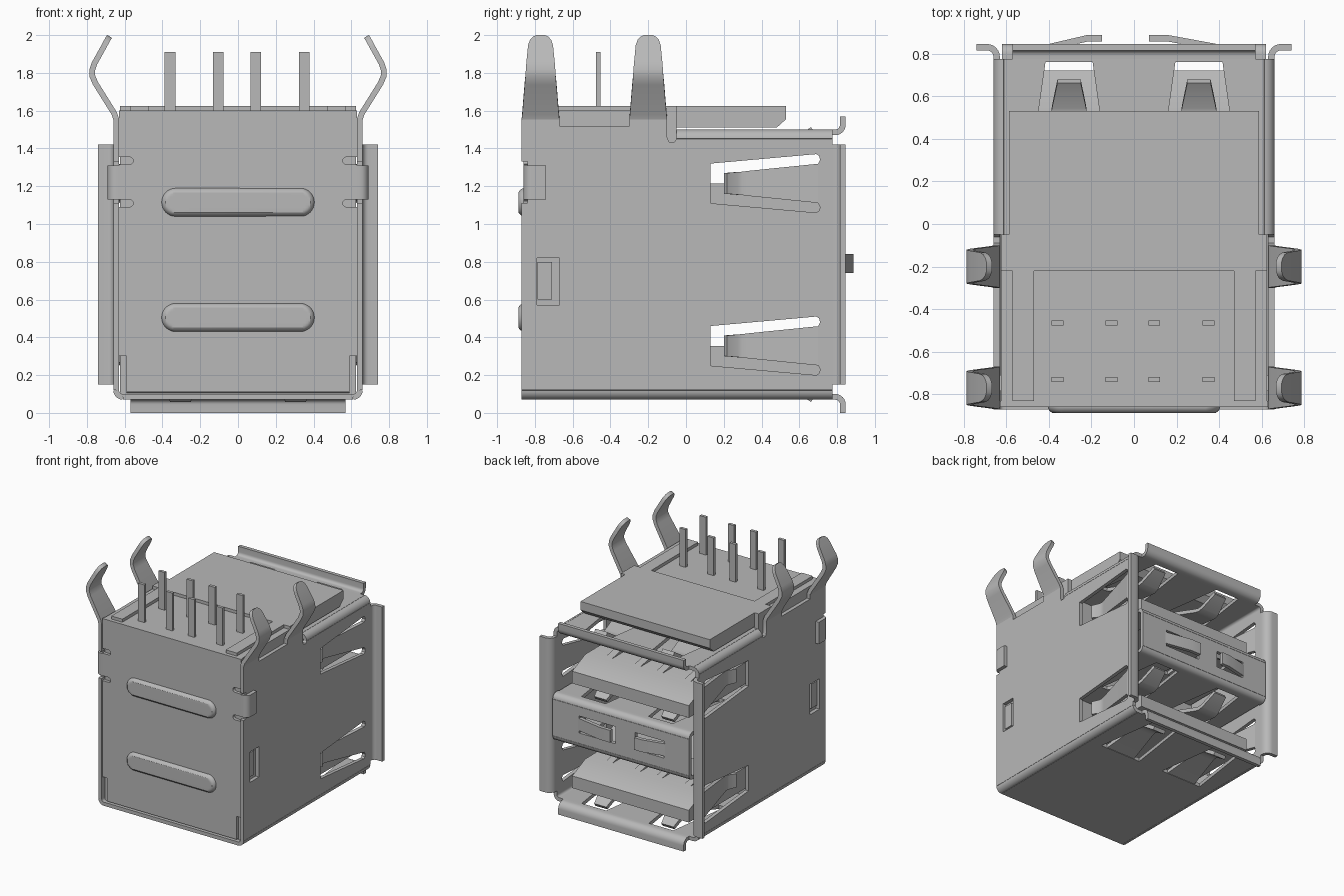
import bpy
import bmesh
from math import sin, cos, pi

old_cube = bpy.data.objects.get("Cube")
if old_cube:
    bpy.data.objects.remove(old_cube, do_unlink=True)

grey = bpy.data.materials.new("plain grey")
grey.diffuse_color = (.48, .48, .48, 1)
grey.use_nodes = True
grey.node_tree.nodes["Principled BSDF"].inputs["Base Color"].default_value = grey.diffuse_color

SHEET = .03          # metal thickness
SIDE = .645          # middle of the side wall sheet
BACK_END = .775      # where the shell stops before the flanges
FRONT = -.87
PORT_STEP = -.86     # lower port relative to the upper port
PIN_X = (-.36, -.105, .095, .35)
parts = []


def place(axis, u, v, w):
    """Put plane coordinates u, v and depth w along the given normal axis."""
    return {"x": (w, u, v), "y": (u, w, v), "z": (u, v, w)}[axis]


def finish(name, bm, thickness=0, mirrored=False):
    bmesh.ops.recalc_face_normals(bm, faces=bm.faces)
    mesh = bpy.data.meshes.new(name)
    bm.to_mesh(mesh)
    bm.free()
    mesh.materials.append(grey)
    obj = bpy.data.objects.new(name, mesh)
    bpy.context.collection.objects.link(obj)
    if thickness:
        solid = obj.modifiers.new("thickness", "SOLIDIFY")
        solid.thickness = thickness
        solid.offset = 0
        solid.use_even_offset = True
    if mirrored:
        obj.modifiers.new("mirror", "MIRROR").use_mirror_merge = False
    parts.append(obj)
    return obj


def plate(name, axis, depth, loops, thickness=SHEET, mirrored=False):
    """Flat sheet from an outline followed by hole outlines."""
    bm = bmesh.new()
    edges = []
    for loop in loops:
        verts = [bm.verts.new(place(axis, u, v, depth)) for u, v in loop]
        edges += [bm.edges.new((a, b)) for a, b in zip(verts, verts[1:] + verts[:1])]
    bmesh.ops.triangle_fill(bm, use_beauty=True, edges=edges)
    finish(name, bm, thickness, mirrored)


def strip(name, axis, path, centre, half_width, mirrored=False):
    """Bent sheet following a path, its width lying along the axis."""
    bm = bmesh.new()
    widths = half_width if isinstance(half_width, list) else [half_width] * len(path)
    rows = [[bm.verts.new(place(axis, u, v, centre + s * h)) for s in (-1, 1)]
            for (u, v), h in zip(path, widths)]
    for (a, b), (c, d) in zip(rows, rows[1:]):
        bm.faces.new((a, b, d, c))
    finish(name, bm, SHEET, mirrored)


def box(name, x, y, z, mirrored=False):
    bm = bmesh.new()
    bmesh.ops.create_cube(bm, size=1)
    for v in bm.verts:
        for i, (low, high) in enumerate((x, y, z)):
            v.co[i] = high if v.co[i] > 0 else low
    finish(name, bm, mirrored=mirrored)


def rect(u0, u1, v0, v1):
    return [(u0, v0), (u1, v0), (u1, v1), (u0, v1)]


def arc(u, v, radius, start, end, steps=6):
    angles = [(start + (end - start) * i / steps) * pi for i in range(steps + 1)]
    return [(u + radius * cos(a), v + radius * sin(a)) for a in angles]


# Side walls with spring openings and latch windows
def spring_opening(mid):
    upper = [(.13, .105), (.69, .155), (.705, .145), (.71, .125), (.7, .105)]
    return [(y, mid + h) for y, h in upper] + [(y, mid - h) for y, h in reversed(upper)]


spring_heights = (1.215, 1.215 + PORT_STEP)
wall = [(FRONT, .12), (BACK_END, .12), (BACK_END, 1.45), (-.05, 1.45), (-.06, 1.435),
        (-.09, 1.435), (-.1, 1.46), (-.1, 1.56), (-.3, 1.56), (-.3, 1.52), (-.67, 1.52),
        (-.67, 1.56), (FRONT, 1.56), (FRONT, 1.33), (-.84, 1.33), (-.84, 1.11), (FRONT, 1.11)]
window = rect(-.79, -.67, .57, .82)
plate("side_wall", "x", SIDE, [wall, window] + [spring_opening(z) for z in spring_heights],
      mirrored=True)
box("latch_bump", (.6, .642), (-.785, -.71), (.6, .8), mirrored=True)
for z in spring_heights:
    strip("side_spring", "z", [(SIDE, .705), (.565, .33), (.56, .3), (.565, .27), (.6, .21)],
          z, [.104, .066, .062, .06, .055], mirrored=True)

# Rounded long corners of the shell
middle = (FRONT + BACK_END) / 2
strip("lower_corner", "y", arc(.61, .12, .035, -.5, 0), middle, BACK_END - middle, mirrored=True)
strip("upper_corner", "y", arc(.61, 1.45, .035, 0, .5),
      (BACK_END - .05) / 2, (BACK_END + .05) / 2, mirrored=True)

# Horizontal sheets, each with two contact springs bending into the port
holes = [[(c - .11, .765), (c + .11, .765), (c + .19, .2), (c - .19, .2)] for c in (-.305, .305)]
sheets = {"top_sheet": (1.485, -1, -.05), "bottom_sheet": (.085, 1, FRONT),
          "divider_top": (.965, 1, -.05), "divider_bottom": (.605, -1, -.05)}
for name, (z, inward, start) in sheets.items():
    plate(name, "z", z, [rect(-.61, .61, start, BACK_END)] + holes)
    bend = [(.2, 0), (.48, .07), (.515, .075), (.55, .065), (.67, -.015)]
    strip(name + "_spring", "x", [(y, z + inward * d) for y, d in bend], .305,
          [.135, .09, .085, .08, .055], mirrored=True)

# Divider face with two raised tabs
for z, turn in ((.935, 1), (.635, -1)):
    path = [(y, z + turn * (h - z)) for y, h in arc(.8, z, .03, .5, 0)]
    strip("divider_bend", "x", [(BACK_END, path[0][1])] + path, 0, .62)
plate("divider_face", "y", .83, [rect(-.62, .62, .635, .935), rect(-.39, -.13, .72, .86),
                                 rect(.05, .38, .72, .86)])
for start, knee, tip in ((-.4, -.22, -.15), (.39, .16, .07)):
    strip("divider_tab", "z", [(start, .83), (knee, .872), (tip, .872)], .79, .05)

# Flared flanges around the opening
strip("side_flange", "z", [(SIDE, .77)] + arc(.69, .785, .045, 1, .5) + [(.74, .83)],
      .785, .635, mirrored=True)
for name, z, out in (("top_flange", 1.485, 1), ("bottom_flange", .085, -1)):
    curve = [(.76, 0)] + arc(.79, .04, .04, -.5, 0) + [(.83, .085)]
    strip(name, "x", [(y, z + out * h) for y, h in curve], 0, .57)

# Bent board legs
leg = [(SIDE, 1.555), (.655, 1.585), (.755, 1.745), (.772, 1.785), (.772, 1.815), (.76, 1.85),
       (.71, 1.94), (.695, 1.968), (.685, 1.985), (.68, 1.993)]
leg_widths = [.1, .097, .084, .08, .078, .075, .066, .056, .04, .02]
for y in (-.77, -.2):
    strip("board_leg", "y", leg, y, leg_widths, mirrored=True)

# Front cover with slots, wrap-around tabs and pressed ribs
half = [(.59, .11), (.59, .3), (.63, .3), (.63, 1.09)]
half += arc(.575, 1.11, .02, 1.5, .5) + [(.63, 1.13), (.63, 1.315)]
half += arc(.575, 1.335, .02, 1.5, .5) + [(.63, 1.355), (.63, 1.6)]
plate("front_cover", "y", -.845, [half + [(-x, z) for x, z in reversed(half)]])
strip("front_cover_tab", "z", [(.6, -.845), (.64, -.845)] + arc(.645, -.815, .03, -.4, 0)
      + [(.675, -.74)], 1.22, .09, mirrored=True)
strip("front_cover_fold", "x", [(-.845, .14), (-.835, .12), (-.81, .115)], 0, .59)
for z in (1.115, .505):
    bm = bmesh.new()
    bmesh.ops.create_uvsphere(bm, u_segments=32, v_segments=16, radius=.075)
    for v in bm.verts:
        v.co.x += .33 if v.co.x > 0 else -.33
        v.co.y = max(v.co.y * .6, -.031) - .856
        v.co.z += z
    finish("pressed_rib", bm)

# Plastic housing, its raised rails and the overhanging lid
box("housing", (-.625, .625), (-.835, -.05), (.1, 1.6))
box("housing_rail", (.47, .57), (-.83, -.22), (1.55, 1.625), mirrored=True)
box("housing_shoulder", (-.625, .625), (-.22, -.05), (1.55, 1.625))
lid = [(-.1, 1.51), (.48, 1.51), (.53, 1.555), (.53, 1.625), (-.1, 1.625)]
plate("lid", "x", 0, [lid], thickness=1.175)

# Contact tongues with small ridges
for drop in (0, PORT_STEP):
    tongue = [(-.06, 1.04), (.72, 1.04), (.72, 1.14), (.55, 1.215), (-.06, 1.215)]
    plate("tongue", "x", 0, [[(y, z + drop) for y, z in tongue]], thickness=1.06)
    ridge = [(.22, 1.2), (.58, 1.2), (.3, 1.255)]
    for x in PIN_X:
        plate("contact_ridge", "x", x, [[(y, z + drop) for y, z in ridge]], thickness=.06)

# Solder pins
for x in PIN_X:
    for y in (-.465, -.73):
        box("solder_pin", (x - .028, x + .028), (y - .012, y + .012), (1.58, 1.91))

# Apply modifiers and smooth the bends only
bpy.ops.object.select_all(action="DESELECT")
for obj in parts:
    obj.select_set(True)
bpy.context.view_layer.objects.active = parts[0]
bpy.ops.object.convert(target="MESH")
bpy.ops.object.shade_smooth_by_angle(angle=pi / 6)
